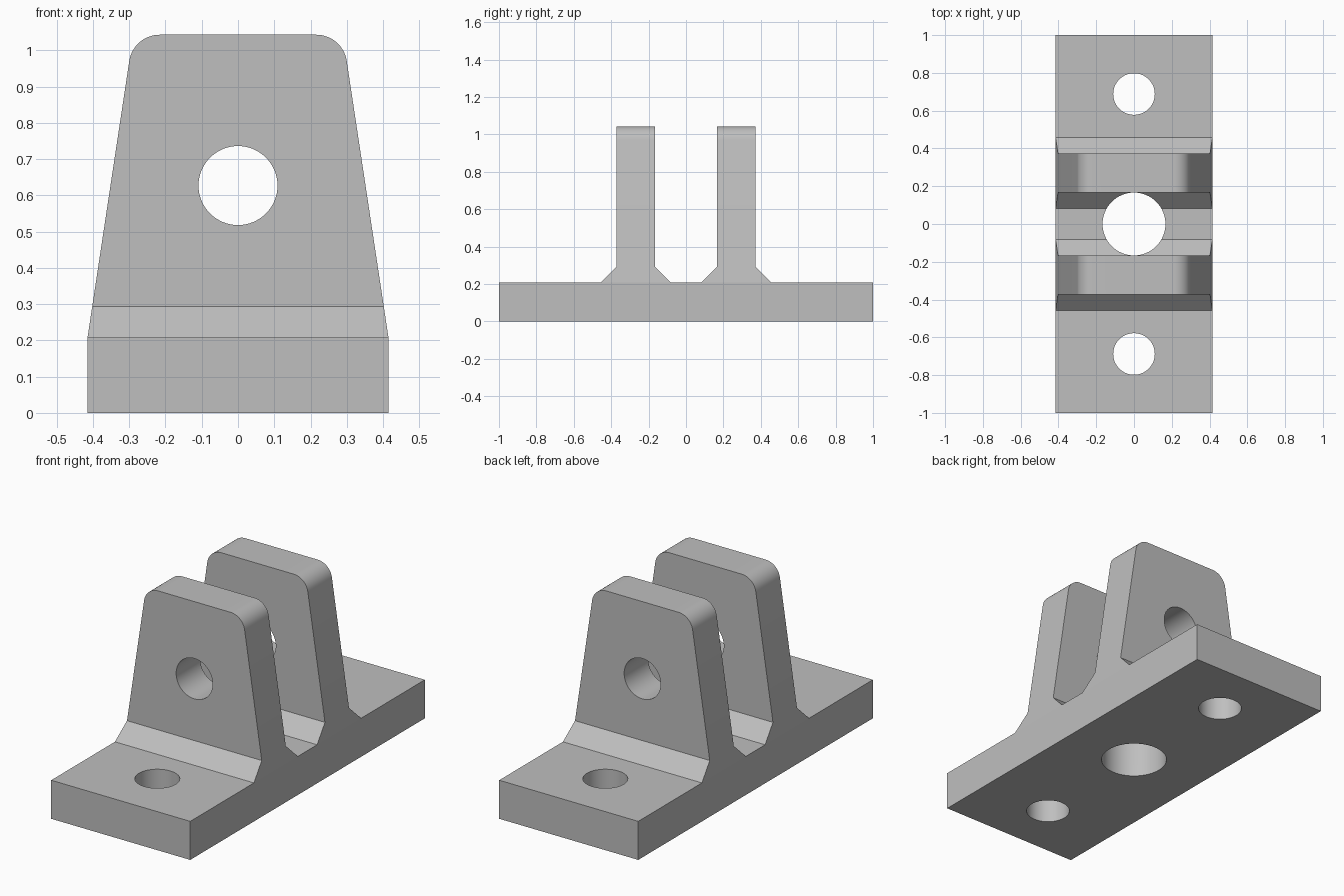
import bpy, bmesh, math
from mathutils import Vector, Matrix

default = bpy.data.objects.get("Cube")
if default:
    bpy.data.objects.remove(default, do_unlink=True)

# Key dimensions
HALF_W, BASE_H, TOP = 0.415, 0.208, 1.043
TOP_HALF, CORNER_R = 0.289, 0.085
LUG_IN, LUG_OUT, CHAMFER = 0.167, 0.372, 0.085

steel = bpy.data.materials.new("grey steel")
steel.use_nodes = True
grey = (0.52, 0.52, 0.52, 1)
steel.diffuse_color = grey
steel.node_tree.nodes["Principled BSDF"].inputs["Base Color"].default_value = grey


def make_object(name, bm):
    bmesh.ops.recalc_face_normals(bm, faces=bm.faces[:])
    mesh = bpy.data.meshes.new(name)
    bm.to_mesh(mesh)
    bm.free()
    mesh.materials.append(steel)
    obj = bpy.data.objects.new(name, mesh)
    bpy.context.collection.objects.link(obj)
    return obj


def prism(name, points, depth):
    """Extrude a closed 3D outline along the depth vector."""
    bm = bmesh.new()
    face = bm.faces.new([bm.verts.new(p) for p in points])
    out = bmesh.ops.extrude_face_region(bm, geom=[face])
    moved = [v for v in out["geom"] if isinstance(v, bmesh.types.BMVert)]
    bmesh.ops.translate(bm, verts=moved, vec=depth)
    return make_object(name, bm)


def cylinder(name, radius, length, centre, tilt=0):
    bm = bmesh.new()
    place = Matrix.Translation(centre) @ Matrix.Rotation(tilt, 4, "X")
    bmesh.ops.create_cone(bm, cap_ends=True, segments=64, radius1=radius,
                          radius2=radius, depth=length, matrix=place)
    return make_object(name, bm)


def cut(target, tool, operation):
    tool.hide_render = True
    mod = target.modifiers.new(tool.name, "BOOLEAN")
    mod.object, mod.operation, mod.solver = tool, operation, "EXACT"
    bpy.context.view_layer.objects.active = target
    bpy.ops.object.modifier_apply(modifier=mod.name)
    bpy.data.objects.remove(tool, do_unlink=True)


# Side outline: base plate, two lugs and the chamfers at their feet
half = [(LUG_IN - CHAMFER, BASE_H), (LUG_IN, BASE_H + CHAMFER), (LUG_IN, TOP),
        (LUG_OUT, TOP), (LUG_OUT, BASE_H + CHAMFER),
        (LUG_OUT + CHAMFER, BASE_H), (1, BASE_H), (1, 0)]
side = half + [(-y, z) for y, z in reversed(half)]
bracket = prism("clevis_bracket", [(-0.5, y, z) for y, z in side], (1, 0, 0))

# Front outline: straight base, tapered lugs, rounded top corners
slope = math.atan2(HALF_W - TOP_HALF, TOP - BASE_H)
turn = math.pi / 2 - slope
reach = CORNER_R * math.tan(turn / 2)
centre = Vector((TOP_HALF - reach, TOP - CORNER_R))
arc = []
for i in range(17):
    a = slope + turn * i / 16
    arc.append((centre.x + CORNER_R * math.cos(a), centre.y + CORNER_R * math.sin(a)))
arc[-1] = (centre.x, TOP)
right = [(HALF_W, -0.1), (HALF_W, BASE_H)] + arc
front = right + [(-x, z) for x, z in reversed(right)]
cut(bracket, prism("taper", [(x, -1.2, z) for x, z in front], (0, 2.4, 0)), "INTERSECT")

# Pin hole through both lugs, centre hole and two mounting holes in the base
cut(bracket, cylinder("pin_hole", 0.109, 1.5, (0, 0, 0.627), math.pi / 2), "DIFFERENCE")
cut(bracket, cylinder("centre_hole", LUG_IN - 0.0005, 1, (0, 0, 0)), "DIFFERENCE")
for y in (-0.688, 0.688):
    cut(bracket, cylinder("mounting_hole", 0.11, 1, (0, y, 0)), "DIFFERENCE")

# Smooth rounds, sharp machined edges
bpy.ops.object.select_all(action="DESELECT")
bracket.select_set(True)
bpy.context.view_layer.objects.active = bracket
bpy.ops.object.shade_smooth_by_angle(angle=math.radians(8))
